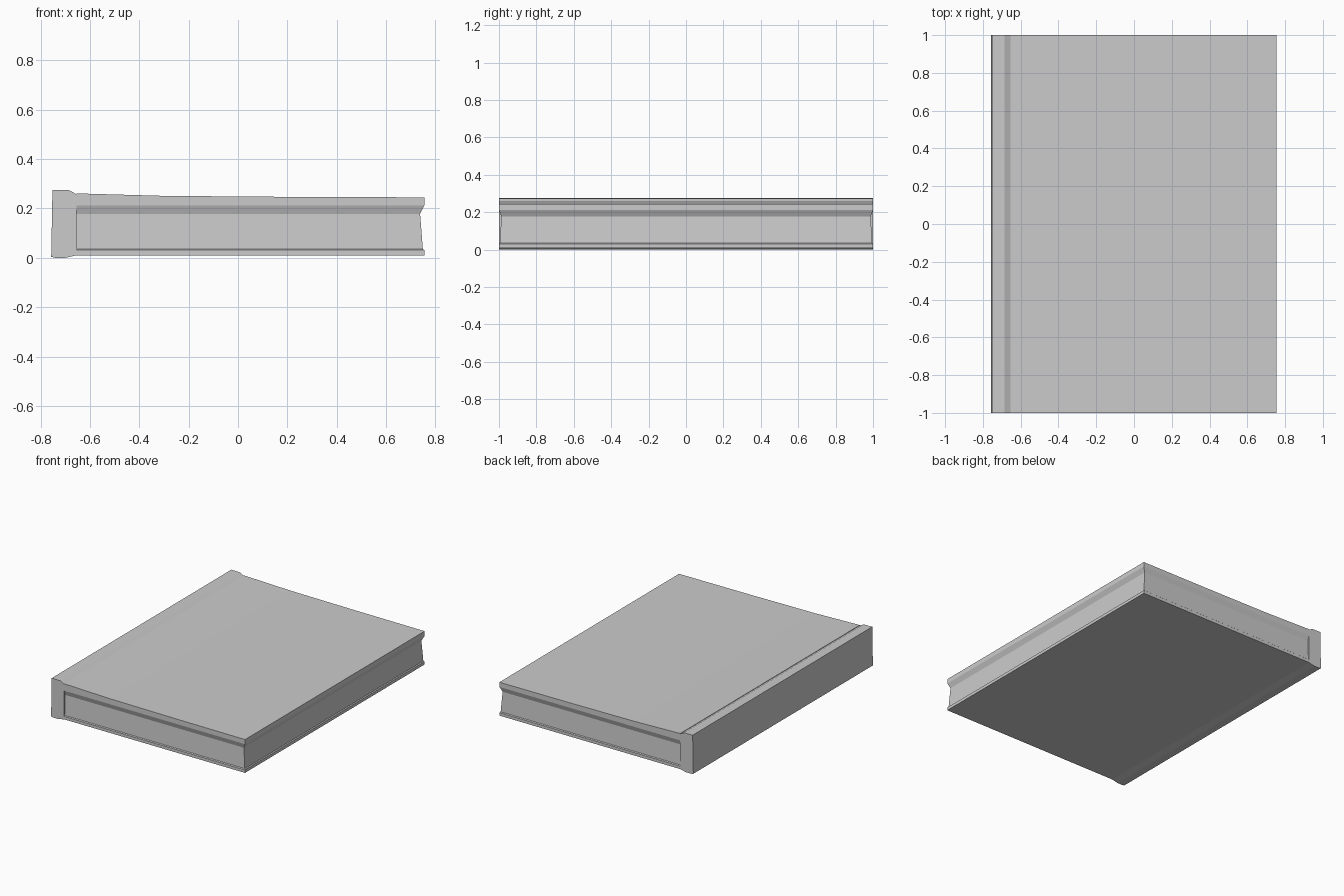
import bpy, bmesh

if "Cube" in bpy.data.objects:
    bpy.data.objects.remove(bpy.data.objects["Cube"])

HINGE = -0.655   # where the spine meets the covers
EDGE = 0.755     # fore edge of the covers


def finish(name, bm):
    bmesh.ops.remove_doubles(bm, verts=bm.verts, dist=1e-5)
    me = bpy.data.meshes.new(name)
    bm.to_mesh(me)
    bm.free()
    ob = bpy.data.objects.new(name, me)
    bpy.context.collection.objects.link(ob)
    return ob


def prism(name, profile, hidden_side=None):
    """Extrude a counter-clockwise (x, z) profile along y; hidden_side is left open."""
    bm = bmesh.new()
    front = [bm.verts.new((x, -1, z)) for x, z in profile]
    back = [bm.verts.new((x, 1, z)) for x, z in profile]
    n = len(profile)
    bm.faces.new(front)
    bm.faces.new(back[::-1])
    for i in range(n):
        if i != hidden_side:
            j = (i + 1) % n
            bm.faces.new((front[j], front[i], back[i], back[j]))
    return finish(name, bm)


# Spine: thick block with bevelled shoulders, open where the pages join
prism("spine", [(-0.757, 0.004), (-0.74, 0.0), (-0.70, 0.0), (HINGE, 0.010),
                (HINGE, 0.258), (-0.685, 0.274), (-0.752, 0.275)], hidden_side=3)

# Top cover: falls gently from the hinge to the fore edge
prism("top_cover", [(HINGE, 0.212), (EDGE, 0.212), (EDGE, 0.245), (0.2, 0.247),
                    (-0.3, 0.251), (HINGE, 0.261)], hidden_side=0)

# Bottom cover: thin flat board
prism("bottom_cover", [(HINGE, 0.010), (EDGE, 0.010), (EDGE, 0.031),
                       (HINGE, 0.031)], hidden_side=2)

# Page block: walls wrap three sides and turn out again at the spine
bm = bmesh.new()
rings = []
for z, inset_x, inset_y in [(0.031, 0, 0), (0.036, 0.006, 0.006),
                            (0.178, 0.017, 0.012), (0.212, 0, 0)]:
    r, y = EDGE - inset_x, 1 - inset_y
    path = [(HINGE, -1), (HINGE, -y), (r, -y), (r, y), (HINGE, y), (HINGE, 1)]
    rings.append([bm.verts.new((px, py, z)) for px, py in path])
for low, high in zip(rings, rings[1:]):
    for i in range(5):
        quad = (low[i], low[i + 1], high[i + 1], high[i])
        unique = []
        for v in quad:
            if all((v.co - u.co).length > 1e-6 for u in unique):
                unique.append(v)
        if len(unique) > 2:
            bm.faces.new(unique)
finish("pages", bm)
